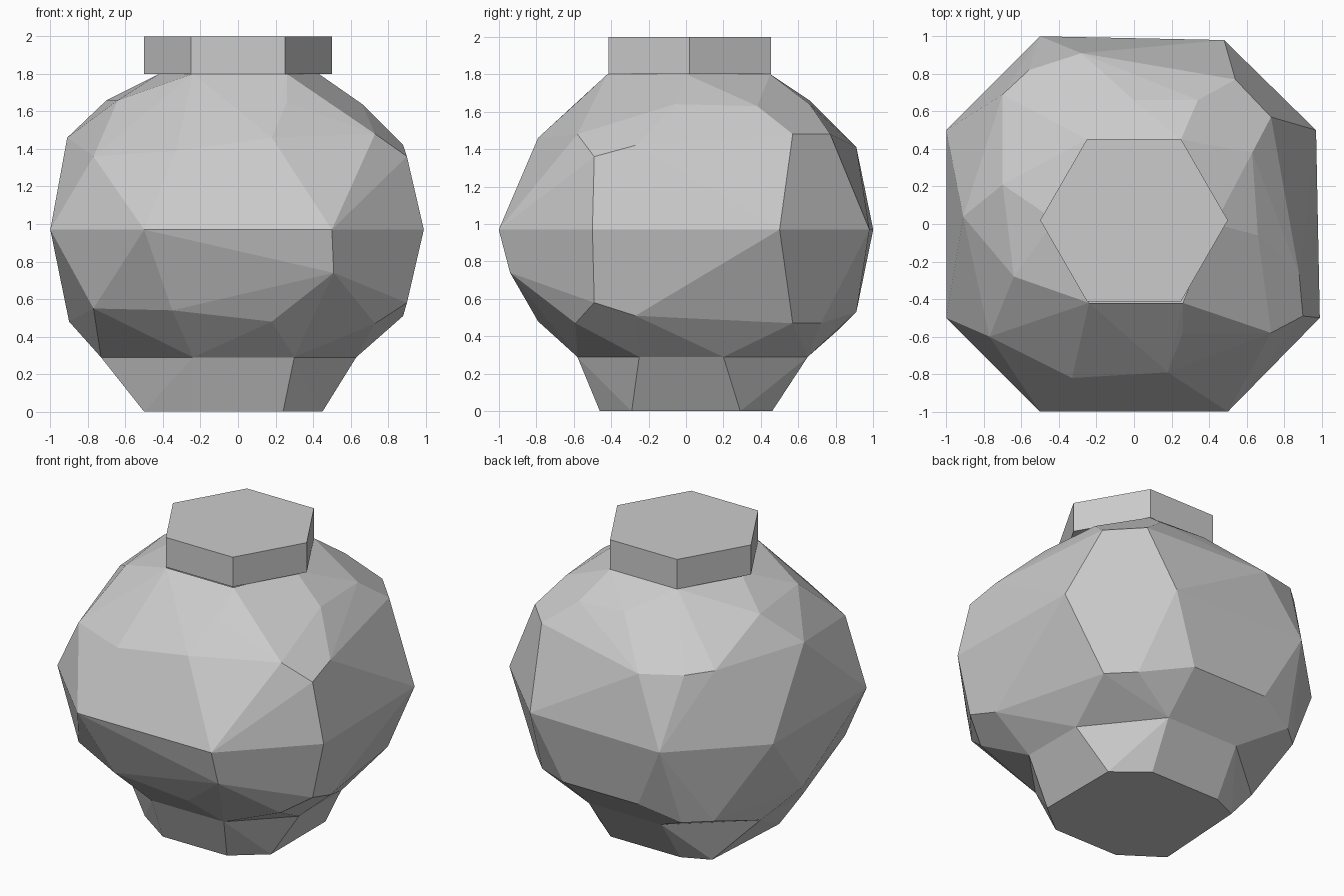
import bpy, bmesh, math

if "Cube" in bpy.data.objects:
    bpy.data.objects.remove(bpy.data.objects["Cube"])

MID, RIM_Z, NECK_Z = 0.97, 0.29, 1.8


def hull(name, points, open_levels=()):
    """Faceted shell around points, with the hidden caps at open_levels removed."""
    bm = bmesh.new()
    for p in points:
        bm.verts.new(p)
    bmesh.ops.convex_hull(bm, input=bm.verts[:])
    caps = [f for f in bm.faces
            if any(all(abs(v.co.z - z) < 1e-4 for v in f.verts) for z in open_levels)]
    bmesh.ops.delete(bm, geom=caps, context='FACES')
    loose = [v for v in bm.verts if not v.link_faces]
    bmesh.ops.delete(bm, geom=loose, context='VERTS')
    bmesh.ops.recalc_face_normals(bm, faces=bm.faces[:])
    bmesh.ops.dissolve_limit(bm, angle_limit=math.radians(3),
                             verts=bm.verts[:], edges=bm.edges[:])
    mesh = bpy.data.meshes.new(name)
    bm.to_mesh(mesh)
    bm.free()
    obj = bpy.data.objects.new(name, mesh)
    bpy.context.collection.objects.link(obj)
    return obj


def at(z, outline):
    return [(x, y, z) for x, y in outline]


# Shared outlines
waist = at(MID, [(-.5, -1), (.5, -1), (.99, -.5), (.97, .5),
                 (.48, .98), (-.5, 1), (-1, .5), (-1, -.5)])
rim = at(RIM_Z, [(-.24, -.58), (.3, -.58), (.63, -.25), (.63, .2),
                 (.27, .65), (-.27, .65), (-.73, .25), (-.73, -.2)])
neck = at(NECK_Z, [(-.24, -.42), (.26, -.42), (.43, 0),
                   (.25, .45), (-.25, .45), (-.42, .02)])
base = at(0, [(-.24, -.46), (.24, -.46), (.45, -.29), (.45, .29),
              (.24, .46), (-.28, .46), (-.46, .38), (-.5, -.28)])

# Upper body: carved facets above the waist
upper = [(-.33, -.82, 1.39), (.18, -.79, 1.46), (-.24, -.55, 1.65), (.26, -.58, 1.65),
         (-.77, -.6, 1.36), (.73, -.58, 1.48), (.9, -.49, 1.36), (.88, -.27, 1.42),
         (.66, -.06, 1.64), (.63, .38, 1.63), (.73, .57, 1.48), (.54, .77, 1.48),
         (.34, .66, 1.64), (-.28, .91, 1.41), (0, .66, 1.66), (-.56, .82, 1.44),
         (-.7, .69, 1.46), (-.91, .04, 1.46), (-.7, .21, 1.66), (-.64, -.28, 1.66)]
hull("upper_body", waist + upper + neck, (MID, NECK_Z))

# Lower body: facets tapering to the foot
lower = [(.51, -.94, .74), (.18, -.79, .48), (-.35, -.82, .54), (-.77, -.6, .55),
         (.73, -.59, .47), (.9, -.49, .58), (.88, -.27, .51), (.72, .57, .47),
         (.57, .72, .47), (.28, .91, .53), (-.28, .91, .53), (-.54, .82, .44),
         (-.69, .69, .44), (-.9, .04, .48)]
hull("lower_body", waist + lower + rim, (MID, RIM_Z))

# Foot
hull("foot", rim + base, (RIM_Z,))

# Hexagonal lid
lid = [(.5 * math.cos(math.radians(60 * i)), .02 + .5 * math.sin(math.radians(60 * i)))
       for i in range(6)]
hull("lid", at(NECK_Z, lid) + at(2, lid))
